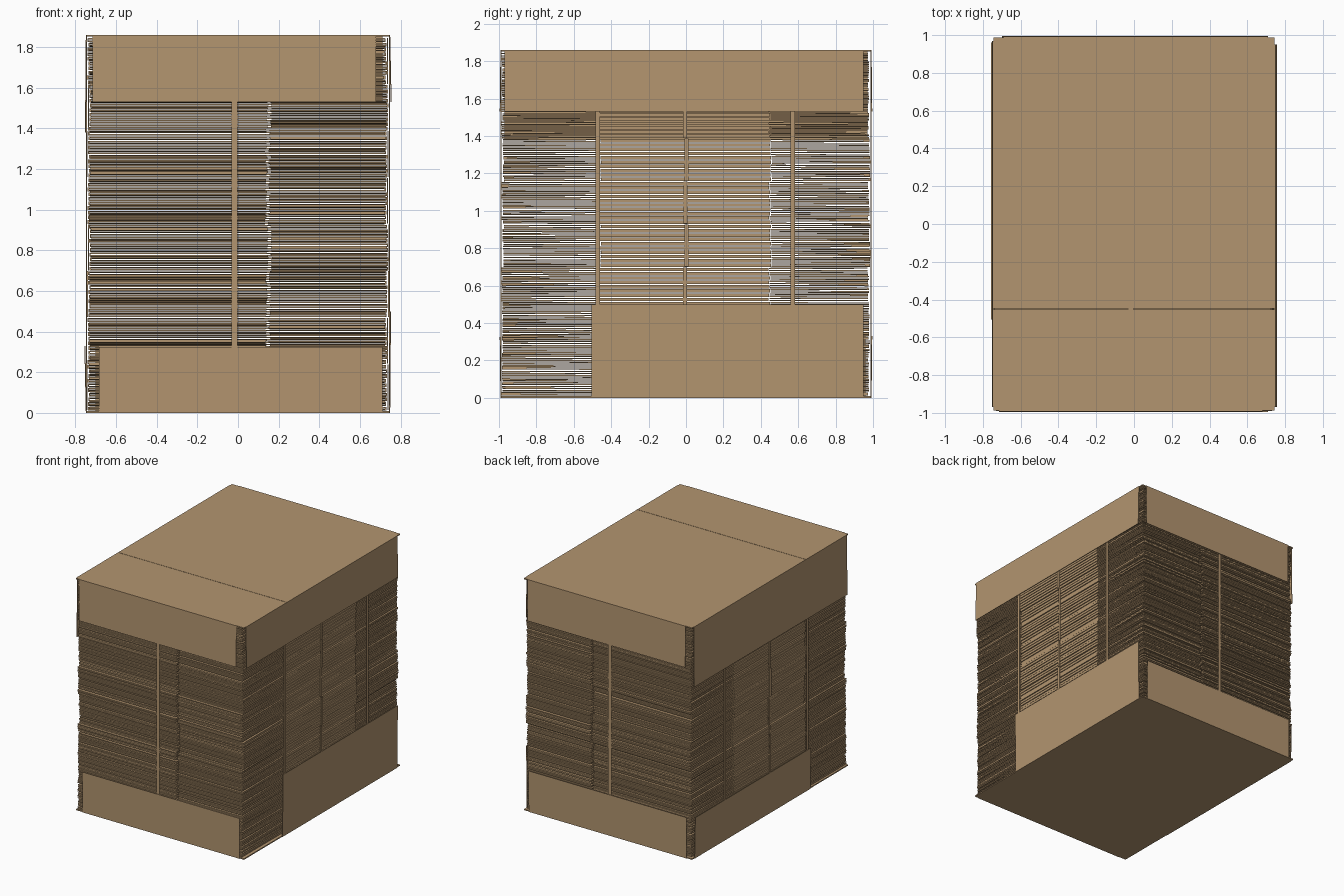
import bpy, bmesh, random
from mathutils import Vector

if "Cube" in bpy.data.objects:
    bpy.data.objects.remove(bpy.data.objects["Cube"])

random.seed(4)
card = bpy.data.materials.new("cardboard")
card.diffuse_color = (0.45, 0.30, 0.16, 1)
card.use_nodes = True
card.node_tree.nodes["Principled BSDF"].inputs["Base Color"].default_value = card.diffuse_color


def hexa(bm, bottom, top):
    """Solid from two matching quads."""
    vs = [bm.verts.new(p) for p in bottom + top]
    for f in ((3, 2, 1, 0), (4, 5, 6, 7), (0, 1, 5, 4), (1, 2, 6, 5), (2, 3, 7, 6), (3, 0, 4, 7)):
        bm.faces.new([vs[i] for i in f])


def box(bm, x0, x1, y0, y1, z0, z1, d0=0.0, d1=0.0):
    """Box; d0 / d1 lift its y0 / y1 end to tilt it."""
    hexa(bm, [(x0, y0, z0 + d0), (x1, y0, z0 + d0), (x1, y1, z0 + d1), (x0, y1, z0 + d1)],
         [(x0, y0, z1 + d0), (x1, y0, z1 + d0), (x1, y1, z1 + d1), (x0, y1, z1 + d1)])


def finish(name, bm):
    bmesh.ops.recalc_face_normals(bm, faces=bm.faces)
    me = bpy.data.meshes.new(name)
    bm.to_mesh(me)
    bm.free()
    me.materials.append(card)
    ob = bpy.data.objects.new(name, me)
    bpy.context.collection.objects.link(ob)


# Bundles of ten flattened boxes: closed folds mid-side, loose slotted flaps at both ends
BUNDLES, PER, Z0, Z1 = 8, 10, 0.012, 1.848
pitch = (Z1 - Z0) / (BUNDLES * PER)
ply = 0.0065
for b in range(BUNDLES):
    bm = bmesh.new()
    bx, by = random.uniform(-0.005, 0.005), random.uniform(-0.006, 0.006)
    for i in range(PER):
        z = Z0 + (b * PER + i) * pitch
        ox, oy = bx + random.uniform(-0.004, 0.004), by + random.uniform(-0.004, 0.004)
        xa, xb = -0.734 + ox, 0.734 + ox
        ya, yb = -0.46 + oy, 0.45 + oy
        for k in range(2):
            zp = z + k * 0.0115
            box(bm, xa, xb, ya, yb, zp, zp + ply)
            slot = 0.15 + ox + random.uniform(-0.004, 0.004)
            for x0, x1 in ((xa + 0.006, slot - 0.008), (slot + 0.008, xb - 0.006)):
                t0, t1 = (random.uniform(-0.003, 0.003) for _ in range(2))
                box(bm, x0, x1, -0.98 + oy, ya - 0.003, zp, zp + ply, d0=t0)
                box(bm, x0, x1, yb + 0.003, 0.98 + oy, zp, zp + ply, d1=t1)
        # folded edges joining the two plies
        for x in (xa, xb - 0.006):
            box(bm, x, x + 0.006, ya, yb, z + ply, z + 0.0115)
    finish(f"box_bundle_{b + 1}", bm)

    # Narrow band round the bundle sides
    bm = bmesh.new()
    zb = Z0 + b * PER * pitch
    for x in (-0.743, 0.738):
        y = by
        box(bm, x + bx, x + bx + 0.005, y - 0.01, y + 0.01, zb + 0.001, zb + PER * pitch - 0.003)
    finish(f"bundle_band_{b + 1}", bm)


# Straps round the whole stack
def strap(name, axis, pos, half_w, reach, z0, z1, t=0.004):
    bm = bmesh.new()
    def piece(a0, a1, lo, hi):
        if axis == 'x':
            box(bm, a0, a1, pos - half_w, pos + half_w, lo, hi)
        else:
            box(bm, pos - half_w, pos + half_w, a0, a1, lo, hi)
    piece(-reach, reach, z0, z0 + t)
    piece(-reach, reach, z1 - t, z1)
    piece(-reach, -reach + t, z0 + t, z1 - t)
    piece(reach - t, reach, z0 + t, z1 - t)
    finish(name, bm)


strap("long_strap", 'y', -0.017, 0.014, 0.991, 0.002, 1.858)
strap("front_cross_strap", 'x', -0.472, 0.012, 0.747, 0.004, 1.856)
strap("rear_cross_strap", 'x', 0.572, 0.012, 0.747, 0.004, 1.856)


# Cover sheets with flaps turned over the four sides
def flap(bm, side, a, b, z_fold, z_edge, flare=0.004, t=0.005):
    """side: outward direction; a..b: span along the side."""
    n = Vector(side)
    base = 0.744 if side[0] else 0.987
    along = Vector((0, 1, 0)) if side[0] else Vector((1, 0, 0))
    def ring(z, off):
        r = []
        for s, o in ((a, 0), (b, 0), (b, t), (a, t)):
            r.append(along * s + n * (base + off + o) + Vector((0, 0, z)))
        return r
    hexa(bm, ring(z_fold, 0), ring(z_edge, flare))


R, L, F, B = (1, 0, 0), (-1, 0, 0), (0, -1, 0), (0, 1, 0)

bm = bmesh.new()
box(bm, -0.745, 0.745, -0.988, -0.4515, 1.851, 1.86)
box(bm, -0.745, 0.745, -0.4485, 0.988, 1.851, 1.86)
flap(bm, R, -0.97, 0.95, 1.86, 1.53, 0.007)
flap(bm, L, -0.97, 0.97, 1.86, 1.38)
flap(bm, F, -0.715, 0.68, 1.86, 1.53)
flap(bm, B, -0.69, 0.71, 1.86, 1.53)
finish("top_cover", bm)

bm = bmesh.new()
box(bm, -0.745, 0.745, -0.988, 0.988, 0, 0.009)
flap(bm, R, -0.505, 0.95, 0, 0.5)
flap(bm, L, -0.505, 0.96, 0, 0.33, 0.007)
flap(bm, F, -0.685, 0.71, 0, 0.325)
flap(bm, B, -0.70, 0.70, 0, 0.33)
finish("bottom_cover", bm)
